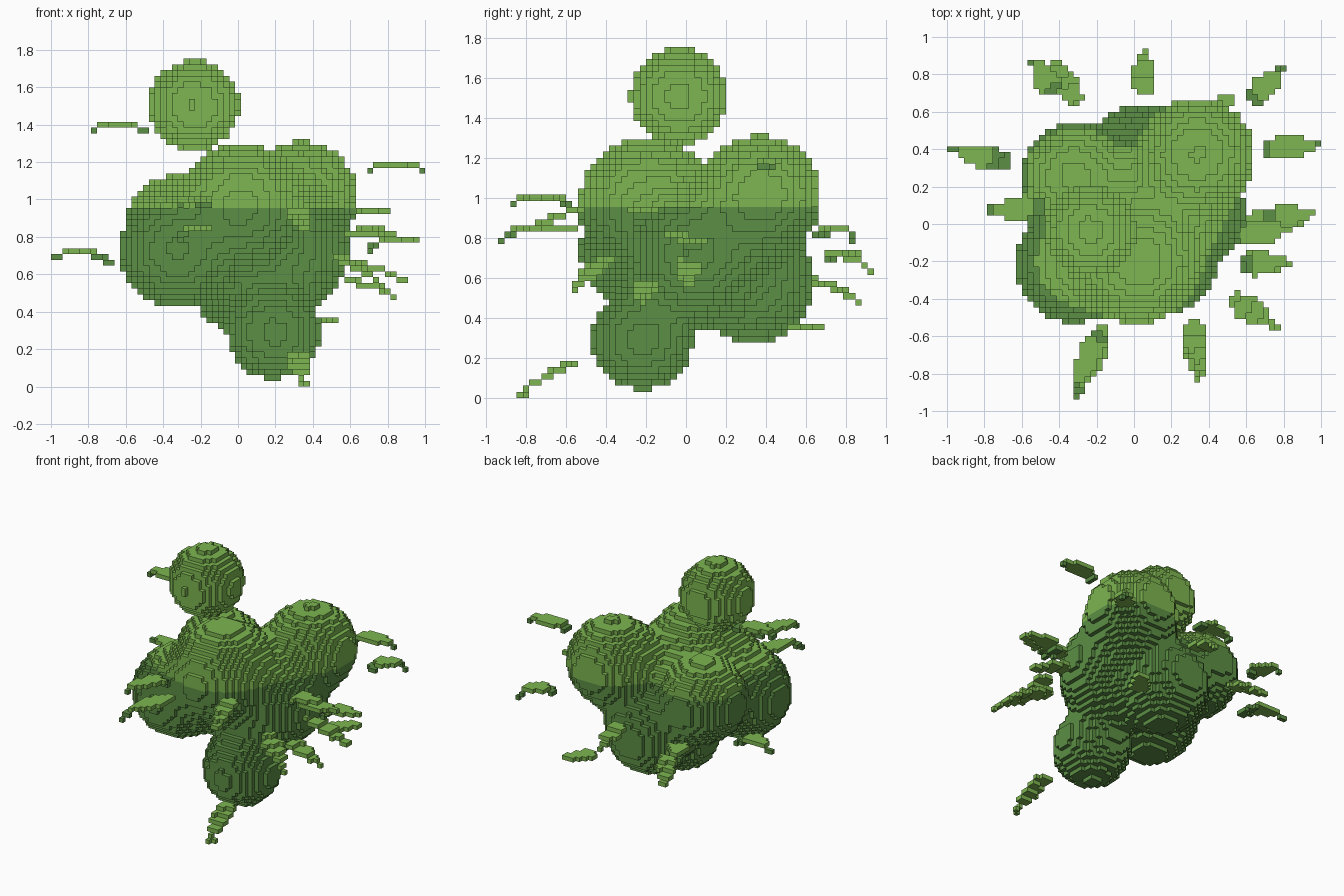
import bpy, bmesh, math
from mathutils import Vector

if "Cube" in bpy.data.objects:
    bpy.data.objects.remove(bpy.data.objects["Cube"], do_unlink=True)

V = 2 / 65                                  # voxel size
ORIGIN = Vector((-1.0, -61 * V / 2, 0.0))   # lattice corner


def make_material(name, rgb):
    mat = bpy.data.materials.new(name)
    mat.use_nodes = True
    mat.diffuse_color = (*rgb, 1)
    mat.node_tree.nodes["Principled BSDF"].inputs["Base Color"].default_value = (*rgb, 1)
    return mat


MATERIALS = [make_material("light_leaf_green", (0.205, 0.465, 0.082)),
             make_material("dark_leaf_green", (0.106, 0.272, 0.058))]


def voxel_object(name, cells):
    """Mesh the outer skin of a {(i, j, k): material index} voxel set."""
    bm = bmesh.new()
    verts = {}

    def vert(corner):
        if corner not in verts:
            verts[corner] = bm.verts.new(ORIGIN + Vector(corner) * V)
        return verts[corner]

    for cell, colour in cells.items():
        for axis in range(3):
            u, w = (axis + 1) % 3, (axis + 2) % 3
            for side in (0, 1):
                neighbour = list(cell)
                neighbour[axis] += 2 * side - 1
                if tuple(neighbour) in cells:
                    continue
                ring = []
                for du, dw in ((0, 0), (1, 0), (1, 1), (0, 1)):
                    corner = list(cell)
                    corner[axis] += side
                    corner[u] += du
                    corner[w] += dw
                    ring.append(vert(tuple(corner)))
                face = bm.faces.new(ring if side else ring[::-1])
                face.material_index = colour
    mesh = bpy.data.meshes.new(name)
    bm.to_mesh(mesh)
    bm.free()
    for mat in MATERIALS:
        mesh.materials.append(mat)
    obj = bpy.data.objects.new(name, mesh)
    bpy.context.collection.objects.link(obj)
    return obj


def centre(i, j, k):
    return ORIGIN + Vector((i + 0.5, j + 0.5, k + 0.5)) * V


def foliage(name, balls, blend):
    """Voxel balls (x, y, z, radius) melted together; larger blend is crisper."""
    balls = [(Vector(b[:3]), b[3]) for b in balls]
    cells = {}
    for i in range(65):
        for j in range(61):
            for k in range(58):
                p = centre(i, j, k)
                if sum(math.exp(blend * (r - (p - c).length)) for c, r in balls) >= 1:
                    cells[i, j, k] = 0 if k >= 31 else 1   # two-tone split by height
    voxel_object(name, cells)


# Foliage masses
foliage("top_foliage", [(-0.235, -0.035, 1.505, 0.243)], 16)
foliage("main_foliage", [
    (0.02, -0.20, 0.97, 0.333),     # upper front
    (0.34, 0.375, 1.01, 0.30),      # upper back left
    (-0.33, -0.22, 0.73, 0.305),    # lower front right
    (-0.325, 0.26, 0.85, 0.28),     # back right
    (0.19, -0.22, 0.29, 0.25),      # bottom front
    (0.04, 0.35, 0.565, 0.29),      # bottom back
    (0.28, 0.05, 0.72, 0.31),       # left side
    (0.0, 0.06, 0.80, 0.28),        # core
], 16)


def interp(t, knots, values):
    for a in range(len(knots) - 1):
        if t <= knots[a + 1]:
            f = (t - knots[a]) / (knots[a + 1] - knots[a])
            return values[a] + f * (values[a + 1] - values[a])
    return values[-1]


def leaf(name, base, tip, heights, dark_ends):
    """One voxel-thick leaf, broad near the base and pointed at the tip."""
    a, b = Vector(base), Vector(tip)
    along = b - a
    length = along.length
    along.normalize()
    top = int(max(heights) / V)
    cells = {}
    for i in range(65):
        for j in range(61):
            p = centre(i, j, 0).xy - a
            t = p.dot(along) / length
            if not 0 <= t <= 1:
                continue
            width = interp(t, (0, 0.3, 0.6, 0.8, 1), (0.04, 0.068, 0.055, 0.03, 0.02))
            if abs(p.x * along.y - p.y * along.x) > width:
                continue
            k = max(0, int(interp(t, (0, 0.3, 0.8, 1), heights) / V))
            cells[i, j, k] = 1 if dark_ends and k < top else 0
    voxel_object(name, cells)


def arch(z, base_drop=0.03, tip_drop=0.06):
    return (z - base_drop, z, z, z - tip_drop)


def slope(z0, z1):
    return (z0, z0 + (z1 - z0) * 0.2, z0 + (z1 - z0) * 0.65, z1)


# Loose leaves around the clusters: base, tip, heights, dark ends
LEAVES = [
    ("right_high", (-0.49, 0.10), (-0.80, 0.07), arch(1.395, 0.03, 0.07), True),
    ("right_low", (-0.66, 0.33), (-1.0, 0.41), arch(0.71, 0.07, 0.04), True),
    ("left_high", (0.70, 0.40), (1.0, 0.43), arch(1.20, 0.04, 0.05), True),
    ("left_middle", (0.68, 0.02), (0.97, 0.06), arch(0.78, 0.06, 0.0), True),
    ("left_middle_low", (0.56, 0.0), (0.92, 0.02), slope(0.69, 0.54), False),
    ("left_inner", (0.56, -0.07), (0.85, -0.02), arch(0.82, 0.0, 0.03), False),
    ("left_front_high", (0.57, -0.22), (0.82, -0.20), arch(0.94, 0.06, 0.0), True),
    ("left_front_low", (0.57, -0.20), (0.84, -0.22), slope(0.57, 0.48), False),
    ("left_front_corner", (0.52, -0.39), (0.77, -0.56), slope(0.69, 0.54), False),
    ("front_left_high", (0.31, -0.52), (0.36, -0.79), slope(0.95, 0.82), False),
    ("front_left_bottom", (0.30, -0.53), (0.35, -0.83), slope(0.19, 0.0), False),
    ("front_right_high", (-0.18, -0.58), (-0.32, -0.87), arch(1.0, 0.03, 0.04), True),
    ("front_right_low", (-0.16, -0.55), (-0.31, -0.935), arch(0.84, 0.0, 0.06), True),
    ("back_right_low", (-0.31, 0.64), (-0.43, 0.89), slope(0.59, 0.45), False),
    ("back_right_high", (-0.42, 0.70), (-0.55, 0.89), arch(0.72, 0.03, 0.03), True),
    ("back_middle", (0.05, 0.70), (0.06, 0.935), slope(0.74, 0.63), False),
    ("back_left_high", (0.62, 0.65), (0.80, 0.84), arch(0.84, 0.03, 0.07), True),
    ("back_left_low", (0.38, 0.52), (0.53, 0.70), arch(0.36, 0.0, 0.04), True),
]
for name, base, tip, heights, dark in LEAVES:
    leaf("leaf_" + name, base, tip, heights, dark)
